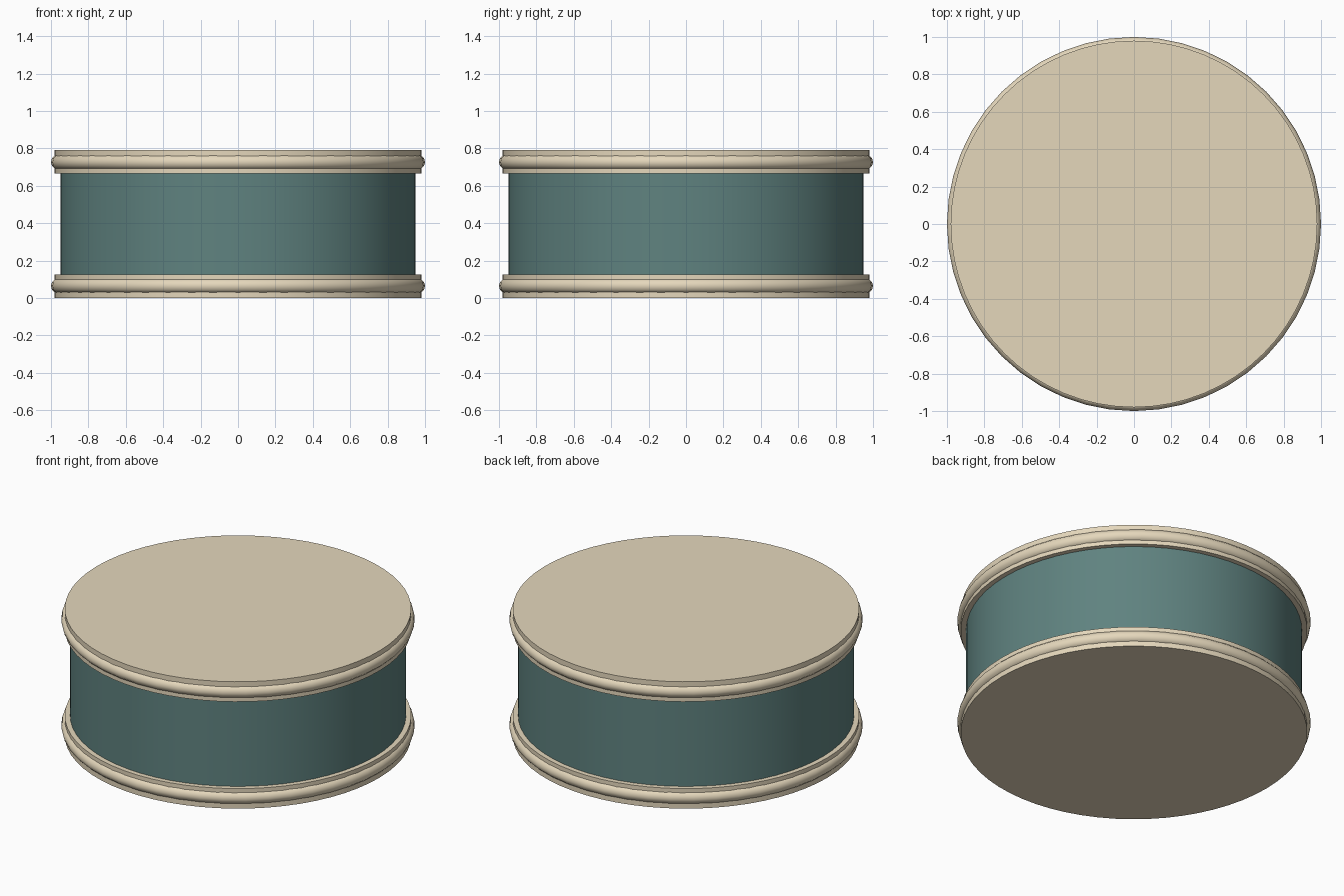
import bpy
import math

if "Cube" in bpy.data.objects:
    bpy.data.objects.remove(bpy.data.objects["Cube"])


def material(name, color):
    m = bpy.data.materials.new(name)
    m.diffuse_color = color
    m.use_nodes = True
    m.node_tree.nodes["Principled BSDF"].inputs["Base Color"].default_value = m.diffuse_color
    return m


teal = material("teal_shell", (0.115, 0.225, 0.215, 1))
cream = material("cream_rim", (0.78, 0.68, 0.50, 1))


def finish(name, mat):
    ob = bpy.context.object
    ob.name = name
    ob.data.materials.append(mat)
    bpy.ops.object.shade_smooth_by_angle(angle=math.radians(35))


def disc(name, radius, z0, z1, mat):
    bpy.ops.mesh.primitive_cylinder_add(vertices=64, radius=radius, depth=z1 - z0,
                                        location=(0, 0, (z0 + z1) / 2))
    finish(name, mat)


def bead(name, z, mat):
    bpy.ops.mesh.primitive_torus_add(major_segments=48, minor_segments=12,
                                     major_radius=0.96, minor_radius=0.04,
                                     location=(0, 0, z))
    finish(name, mat)


# drum shell
disc("shell", 0.95, 0.06, 0.73, teal)

# flat end hoops, each with a rounded bead around it
for side, z0, z1 in (("bottom", 0.0, 0.125), ("top", 0.667, 0.792)):
    disc(side + "_hoop", 0.98, z0, z1, cream)
    bead(side + "_bead", (z0 + z1) / 2 + (0.003 if side == "bottom" else -0.003), cream)
